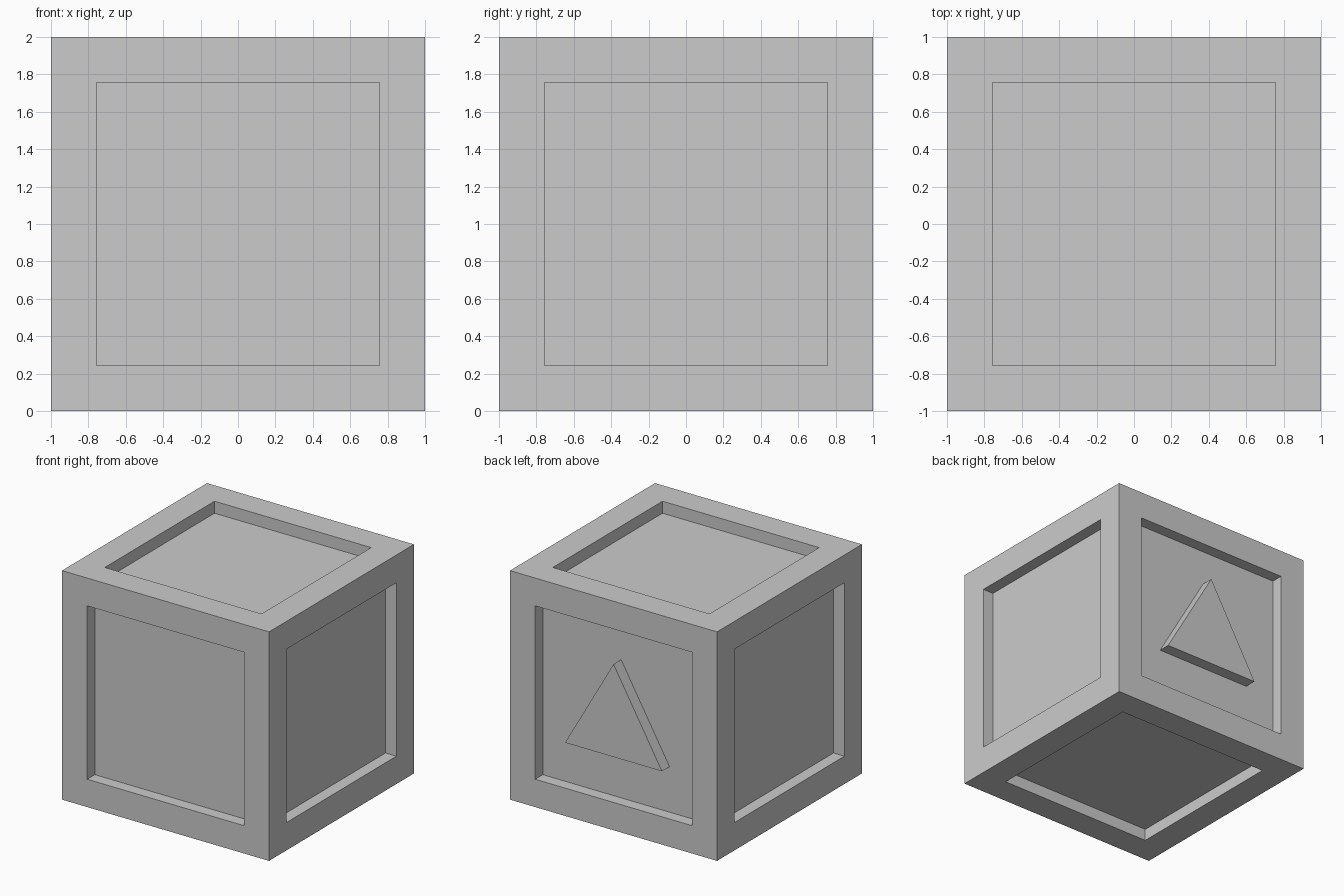
import bpy
import bmesh
from mathutils import Vector

if "Cube" in bpy.data.objects:
    bpy.data.objects.remove(bpy.data.objects["Cube"])

BORDER = 0.243   # width of the frame around each panel
DEPTH = 0.105    # how far each panel is sunk


def finish(name, bm):
    bmesh.ops.recalc_face_normals(bm, faces=bm.faces[:])
    mesh = bpy.data.meshes.new(name)
    bm.to_mesh(mesh)
    bm.free()
    obj = bpy.data.objects.new(name, mesh)
    bpy.context.collection.objects.link(obj)
    return obj


# Cube with a sunken square panel on all six sides
bm = bmesh.new()
bmesh.ops.create_cube(bm, size=2)
bmesh.ops.translate(bm, verts=bm.verts[:], vec=(0, 0, 1))
bm.normal_update()
panels = bm.faces[:]
bmesh.ops.inset_individual(bm, faces=panels, thickness=BORDER, use_even_offset=True)
sunk = bmesh.ops.extrude_discrete_faces(bm, faces=panels)["faces"]
for face in sunk:
    face.normal_update()
    bmesh.ops.translate(bm, verts=face.verts[:], vec=face.normal * -DEPTH)
finish("crate_body", bm)

# Raised triangle on the back panel, flush with the frame
bm = bmesh.new()
profile = [(-0.468, 0.64), (0.468, 0.64), (0, 1.45)]
base = bm.faces.new([bm.verts.new((x, 1 - DEPTH - 0.002, z)) for x, z in profile])
top = bmesh.ops.extrude_face_region(bm, geom=[base], use_keep_orig=True)["geom"]
for v in top:
    if isinstance(v, bmesh.types.BMVert):
        v.co = Vector((v.co.x, 1, v.co.z))
finish("back_triangle", bm)
